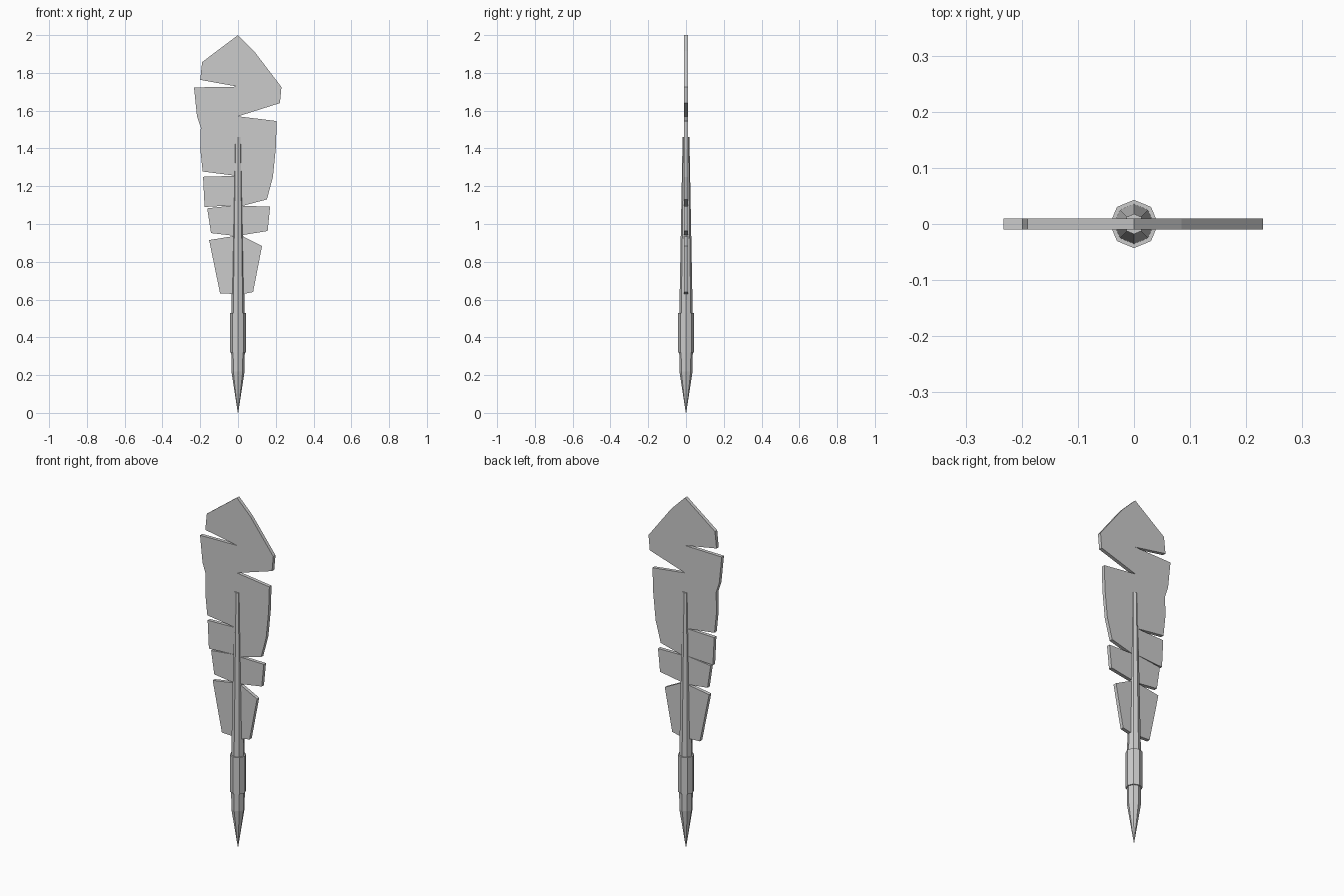
import bpy
import bmesh
import math

default_cube = bpy.data.objects.get("Cube")
if default_cube:
    bpy.data.objects.remove(default_cube, do_unlink=True)

SIDES = 8
VANE_THICKNESS = 0.02

grey = bpy.data.materials.new("plain grey")
grey.use_nodes = True
grey.diffuse_color = (0.6, 0.6, 0.6, 1)
grey.node_tree.nodes["Principled BSDF"].inputs["Base Color"].default_value = grey.diffuse_color


def finish(name, bm):
    """Turn a bmesh into a flat-shaded object with the shared material."""
    bmesh.ops.recalc_face_normals(bm, faces=bm.faces)
    mesh = bpy.data.meshes.new(name)
    bm.to_mesh(mesh)
    bm.free()
    mesh.materials.append(grey)
    obj = bpy.data.objects.new(name, mesh)
    bpy.context.scene.collection.objects.link(obj)
    return obj


def turned_part(name, profile):
    """Stack eight-sided rings given as (radius, height) and cap both ends."""
    bm = bmesh.new()
    rings = []
    for radius, height in profile:
        ring = []
        for i in range(SIDES):
            angle = math.tau * i / SIDES
            ring.append(bm.verts.new((radius * math.cos(angle), radius * math.sin(angle), height)))
        rings.append(ring)
    for low, high in zip(rings, rings[1:]):
        for i in range(SIDES):
            j = (i + 1) % SIDES
            bm.faces.new((low[i], low[j], high[j], high[i]))
    bm.faces.new(rings[0])
    bm.faces.new(rings[-1])
    return finish(name, bm)


def flat_plate(name, outline, thickness):
    """Extrude an (x, z) outline along y, centred on y = 0."""
    bm = bmesh.new()
    verts = [bm.verts.new((x, -thickness / 2, z)) for x, z in outline]
    face = bm.faces.new(verts)
    extruded = bmesh.ops.extrude_face_region(bm, geom=[face])["geom"]
    moved = [item for item in extruded if isinstance(item, bmesh.types.BMVert)]
    bmesh.ops.translate(bm, verts=moved, vec=(0, thickness, 0))
    # Triangulate the notched sides so they fill cleanly
    large = [f for f in bm.faces if len(f.verts) > 4]
    bmesh.ops.triangulate(bm, faces=large)
    return finish(name, bm)


# Feather vane: each edge runs from the tip to the base, with torn notches
left_edge = [
    (0.085, 1.915), (0.23, 1.725), (0.222, 1.64), (0, 1.57),
    (0.205, 1.545), (0.2, 1.4), (0.185, 1.25), (0.153, 1.13),
    (0.02, 1.095), (0.17, 1.093), (0.157, 0.963), (0.015, 0.94),
    (0.127, 0.883), (0.08, 0.64), (0.03, 0.63),
]
right_edge = [
    (-0.19, 1.857), (-0.2, 1.763), (0, 1.727), (-0.233, 1.723),
    (-0.217, 1.57), (-0.197, 1.51), (-0.2, 1.4), (-0.187, 1.278),
    (-0.01, 1.255), (-0.185, 1.25), (-0.177, 1.09), (-0.01, 1.1),
    (-0.163, 1.083), (-0.143, 0.952), (-0.015, 0.937),
    (-0.153, 0.915), (-0.095, 0.633), (-0.03, 0.63),
]
flat_plate("feather_vane", [(0, 2)] + left_edge + right_edge[::-1], VANE_THICKNESS)

# Tapered quill shaft, grip collar and pointed nib
turned_part("quill_shaft", [(0.036, 0.5), (0.018, 1.46)])
turned_part("grip_collar", [(0.043, 0.32), (0.043, 0.53)])
turned_part("writing_nib", [(0.001, 0), (0.035, 0.22), (0.036, 0.34)])
